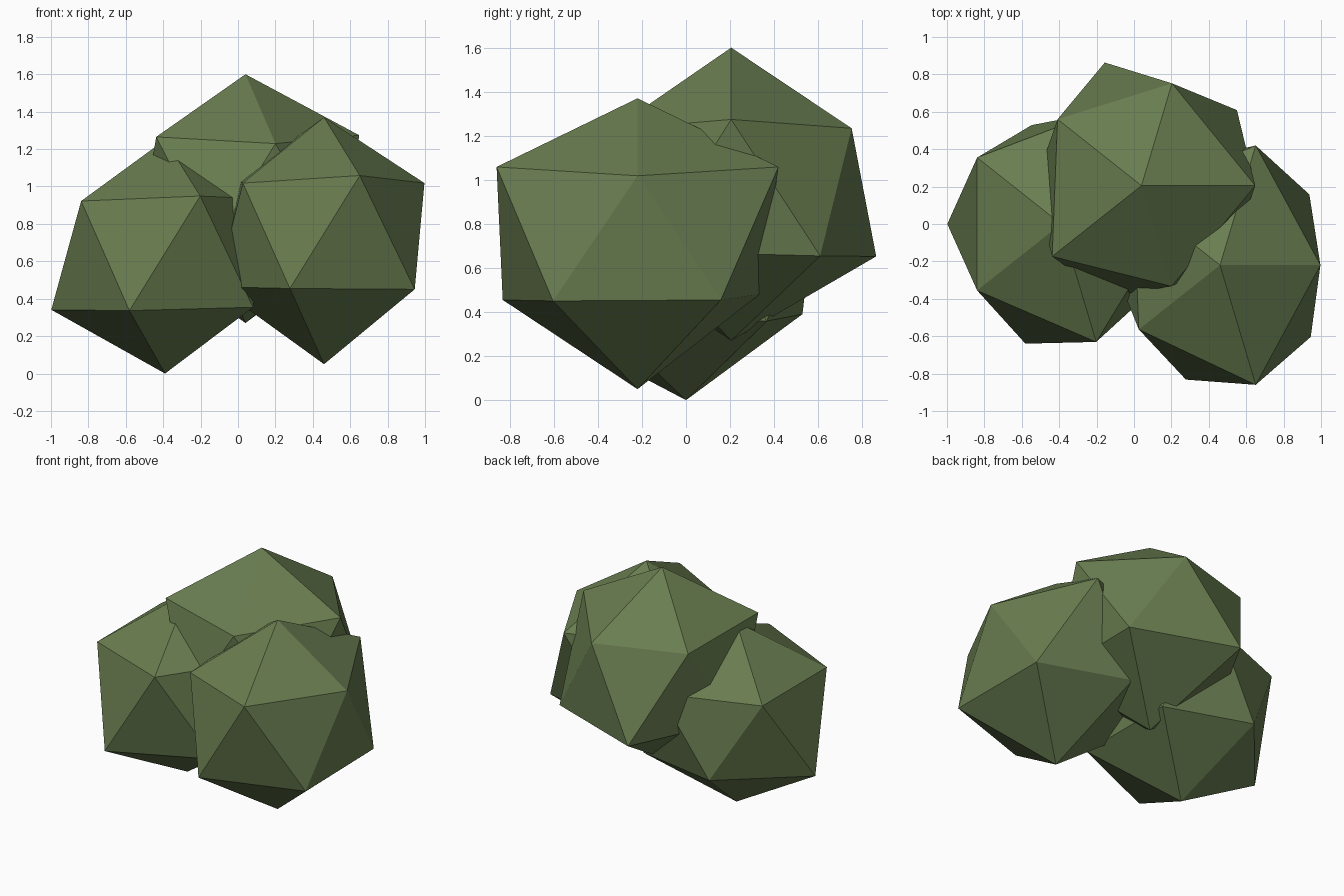
import bpy, bmesh, math

if "Cube" in bpy.data.objects:
    bpy.data.objects.remove(bpy.data.objects["Cube"])

# Single leaf colour
leaf = bpy.data.materials.new("leaf_green")
leaf.diffuse_color = (0.141, 0.205, 0.08, 1)
leaf.use_nodes = True
leaf.node_tree.nodes["Principled BSDF"].inputs["Base Color"].default_value = leaf.diffuse_color


def order(v):
    """Sort key: bottom to top by ring, then counter-clockwise around z."""
    return (round(v.co.z, 2), (math.atan2(v.co.y, v.co.x) + 0.1) % math.tau)


def clump(name, centre, radii, depth=1.09):
    """Low-poly foliage clump: an icosahedron with each corner pushed in or out."""
    bm = bmesh.new()
    bmesh.ops.create_icosphere(bm, subdivisions=1, radius=1)
    for v, r in zip(sorted(bm.verts, key=order), radii):
        v.co *= r / v.co.length
        v.co.y *= depth
    mesh = bpy.data.meshes.new(name)
    bm.to_mesh(mesh)
    bm.free()
    mesh.materials.append(leaf)
    ob = bpy.data.objects.new(name, mesh)
    ob.location = centre
    bpy.context.collection.objects.link(ob)


# Corner radii: bottom, lower ring, upper ring, top
clump("left_clump", (-0.39, 0, 0.645),
      [0.645, 0.64, 0.57, 0.68, 0.69, 0.65, 0.64, 0.64, 0.62, 0.62, 0.68, 0.605])
clump("right_clump", (0.46, -0.22, 0.75),
      [0.70, 0.66, 0.60, 0.64, 0.66, 0.67, 0.60, 0.69, 0.64, 0.60, 0.69, 0.62])
clump("top_clump", (0.04, 0.205, 0.97),
      [0.70, 0.705, 0.71, 0.64, 0.64, 0.66, 0.68, 0.59, 0.62, 0.66, 0.58, 0.63])
